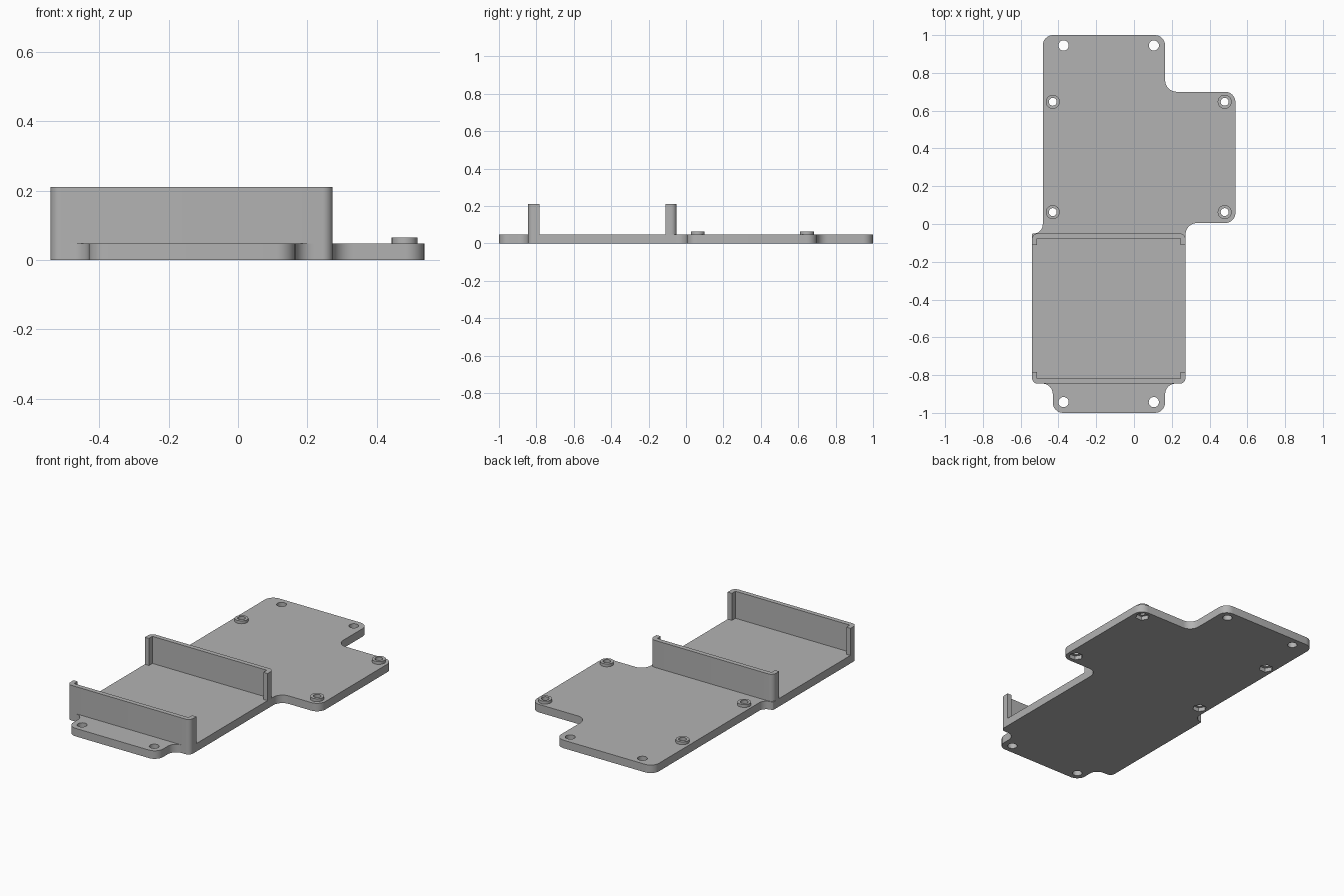
import bpy, bmesh, math
from mathutils import Vector

cube = bpy.data.objects.get("Cube")
if cube:
    bpy.data.objects.remove(cube, do_unlink=True)

grey = bpy.data.materials.new("plain grey")
grey.use_nodes = True
colour = (0.45, 0.45, 0.45, 1)
grey.diffuse_color = colour
grey.node_tree.nodes["Principled BSDF"].inputs["Base Color"].default_value = colour

BASE, WALL, BOSS = 0.048, 0.21, 0.065


def fillet(corners, steps=8):
    """Round each (x, y, radius) corner of a closed outline."""
    out = []
    for i, (x, y, r) in enumerate(corners):
        p = Vector((x, y))
        if r == 0:
            out.append(p)
            continue
        a = (Vector(corners[i - 1][:2]) - p).normalized()
        b = (Vector(corners[(i + 1) % len(corners)][:2]) - p).normalized()
        centre = p + (a + b) * r
        for k in range(steps + 1):
            t = k / steps * math.pi / 2
            out.append(centre - b * r * math.cos(t) - a * r * math.sin(t))
    return out


def circle(x, y, r, n=32):
    return [Vector((x + r * math.cos(math.tau * k / n), y + r * math.sin(math.tau * k / n)))
            for k in range(n)]


def prism(bm, outline, z0, z1):
    low = [bm.verts.new((p.x, p.y, z0)) for p in outline]
    high = [bm.verts.new((p.x, p.y, z1)) for p in outline]
    bm.faces.new(low[::-1])
    bm.faces.new(high)
    for i in range(len(low)):
        j = (i + 1) % len(low)
        bm.faces.new((low[i], low[j], high[j], high[i]))


def make(name, bm):
    bmesh.ops.recalc_face_normals(bm, faces=bm.faces[:])
    mesh = bpy.data.meshes.new(name)
    bm.to_mesh(mesh)
    bm.free()
    mesh.materials.append(grey)
    ob = bpy.data.objects.new(name, mesh)
    bpy.context.collection.objects.link(ob)
    return ob


def smooth(ob):
    bpy.ops.object.select_all(action='DESELECT')
    ob.select_set(True)
    bpy.context.view_layer.objects.active = ob
    bpy.ops.object.shade_smooth_by_angle(angle=math.radians(30))


def cut(target, prisms, name):
    bm = bmesh.new()
    for outline, z0, z1 in prisms:
        prism(bm, outline, z0, z1)
    cutter = make(name, bm)
    mod = target.modifiers.new(name, 'BOOLEAN')
    mod.operation, mod.solver, mod.object = 'DIFFERENCE', 'EXACT', cutter
    bpy.context.view_layer.objects.active = target
    bpy.ops.object.modifier_apply(modifier=mod.name)
    bpy.data.objects.remove(cutter, do_unlink=True)


# Stepped base plate, counter-clockwise from the front tab
R = 0.055
plate_outline = fillet([
    (-0.43, -1, R), (0.165, -1, R), (0.165, -0.845, R), (0.273, -0.845, 0.03),
    (0.273, 0.005, 0.06), (0.537, 0.005, R), (0.537, 0.7, R), (0.165, 0.7, 0.06),
    (0.165, 1, R), (-0.483, 1, R), (-0.483, -0.05, 0.047), (-0.54, -0.05, 0.008),
    (-0.54, -0.845, 0.03), (-0.43, -0.845, R)])
bm = bmesh.new()
prism(bm, plate_outline, 0, BASE)
plate = make("base_plate", bm)

# Screw holes, boss holes and hexagonal nut pockets underneath
screw_spots = [(x, y) for x in (-0.373, 0.105) for y in (-0.943, 0.945)]
boss_spots = [(x, y) for x in (-0.43, 0.48) for y in (0.063, 0.647)]
cut(plate, [(circle(x, y, 0.027), -0.1, 0.1) for x, y in screw_spots]
    + [(circle(x, y, 0.021), -0.1, 0.1) for x, y in boss_spots], "hole_cutter")
cut(plate, [(circle(x, y, 0.04, 6), -0.1, 0.024) for x, y in boss_spots], "pocket_cutter")
smooth(plate)

# Raised ring bosses
for n, (x, y) in enumerate(boss_spots, 1):
    bm = bmesh.new()
    loops = [[bm.verts.new((p.x, p.y, z)) for p in circle(x, y, r)]
             for r, z in ((0.037, BASE), (0.037, BOSS), (0.021, BOSS), (0.021, BASE))]
    for a, b in zip(loops, loops[1:]):
        for i in range(len(a)):
            j = (i + 1) % len(a)
            bm.faces.new((a[i], a[j], b[j], b[i]))
    smooth(make(f"boss_{n}", bm))

# End walls with short returns, mirrored about the middle of the tray
MID = -0.4475
for name, side in (("front_wall", -1), ("back_wall", 1)):
    outer, inner, tip = (MID + side * d for d in (0.3975, 0.37, 0.337))
    outline = fillet([
        (-0.54, outer, 0.03), (0.273, outer, 0.03), (0.273, tip, 0), (0.245, tip, 0),
        (0.245, inner, 0), (-0.513, inner, 0), (-0.513, tip, 0), (-0.54, tip, 0)])
    bm = bmesh.new()
    prism(bm, outline, BASE, WALL)
    smooth(make(name, bm))
